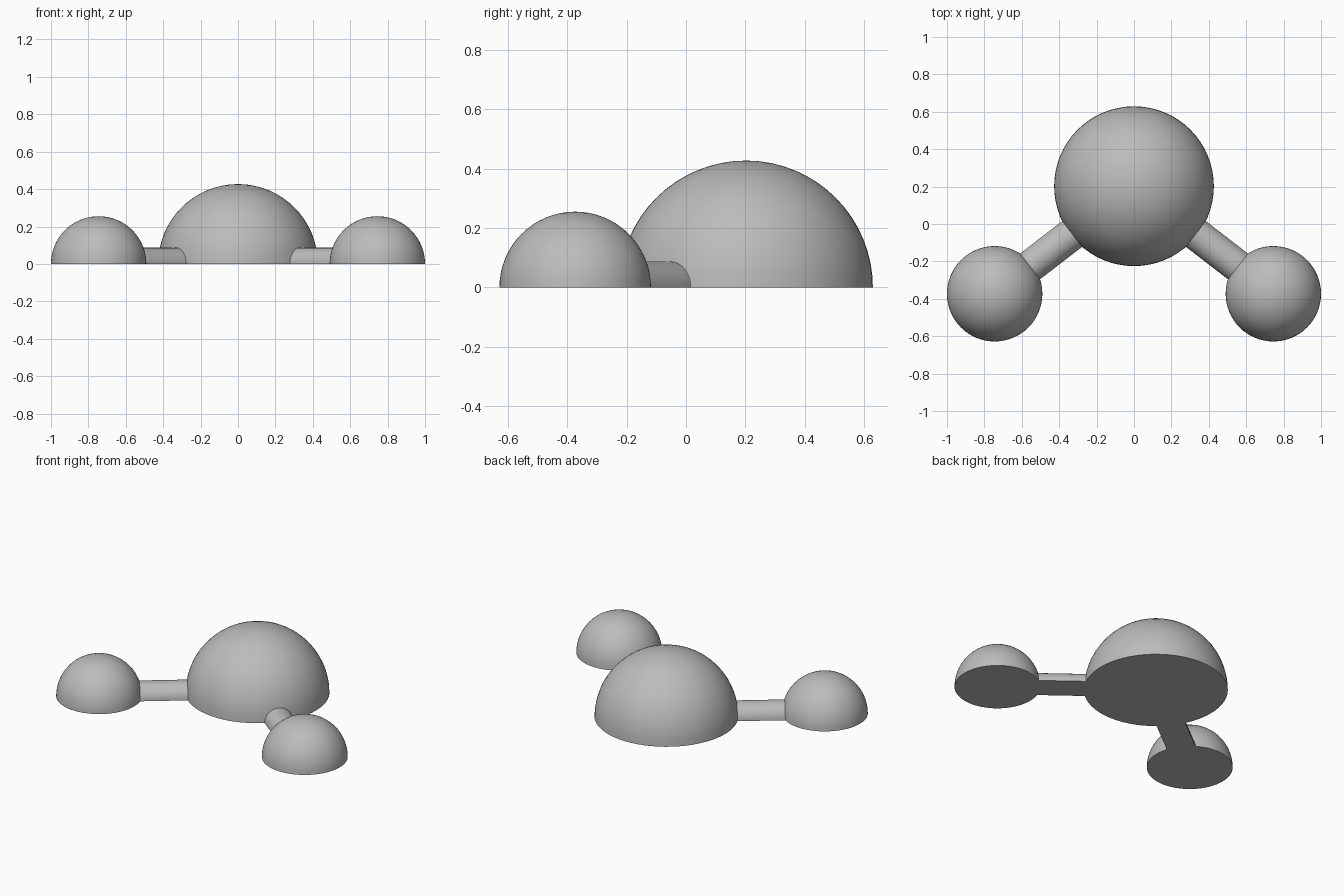
import bpy
import bmesh
import math
from mathutils import Matrix, Vector

cube = bpy.data.objects.get("Cube")
if cube:
    bpy.data.objects.remove(cube)

GREY = (0.5, 0.5, 0.5, 1)
grey = bpy.data.materials.new("plain grey")
grey.use_nodes = True
grey.diffuse_color = GREY
grey.node_tree.nodes["Principled BSDF"].inputs["Base Color"].default_value = GREY


def finish(name, bm):
    """Cut the solid flat at the ground, close the base and shade it."""
    geom = bm.verts[:] + bm.edges[:] + bm.faces[:]
    bmesh.ops.bisect_plane(bm, geom=geom, dist=1e-5, plane_co=(0, 0, 0),
                           plane_no=(0, 0, 1), clear_inner=True)
    rim = [e for e in bm.edges if e.is_boundary]
    bmesh.ops.holes_fill(bm, edges=rim, sides=0)
    bmesh.ops.recalc_face_normals(bm, faces=bm.faces[:])
    mesh = bpy.data.meshes.new(name)
    bm.to_mesh(mesh)
    bm.free()
    mesh.materials.append(grey)
    obj = bpy.data.objects.new(name, mesh)
    bpy.context.collection.objects.link(obj)
    bpy.ops.object.select_all(action="DESELECT")
    obj.select_set(True)
    bpy.context.view_layer.objects.active = obj
    bpy.ops.object.shade_smooth_by_angle(angle=math.radians(35))


def dome(name, centre, radius):
    bm = bmesh.new()
    bmesh.ops.create_uvsphere(bm, u_segments=64, v_segments=32, radius=radius,
                              matrix=Matrix.Translation(centre))
    finish(name, bm)


def rod(name, start, end, radius):
    axis = end - start
    turn = axis.to_track_quat("Z", "Y").to_matrix().to_4x4()
    bm = bmesh.new()
    bmesh.ops.create_cone(bm, cap_ends=True, segments=48, radius1=radius,
                          radius2=radius, depth=axis.length,
                          matrix=Matrix.Translation((start + end) / 2) @ turn)
    finish(name, bm)


BIG_R, SMALL_R, ROD_R = 0.427, 0.255, 0.087
hub = Vector((0, 0.202, 0))

# Central dome
dome("central_dome", hub, BIG_R)

# Outer domes, each joined to the centre by a half-round rod
for side, sign in (("left", 1), ("right", -1)):
    tip = Vector((sign * 0.745, -0.373, 0))
    dome(side + "_dome", tip, SMALL_R)
    along = (tip - hub).normalized()
    inner = math.sqrt(BIG_R ** 2 - ROD_R ** 2) - 0.004
    outer = math.sqrt(SMALL_R ** 2 - ROD_R ** 2) - 0.004
    rod(side + "_rod", hub + along * inner, tip - along * outer, ROD_R)
